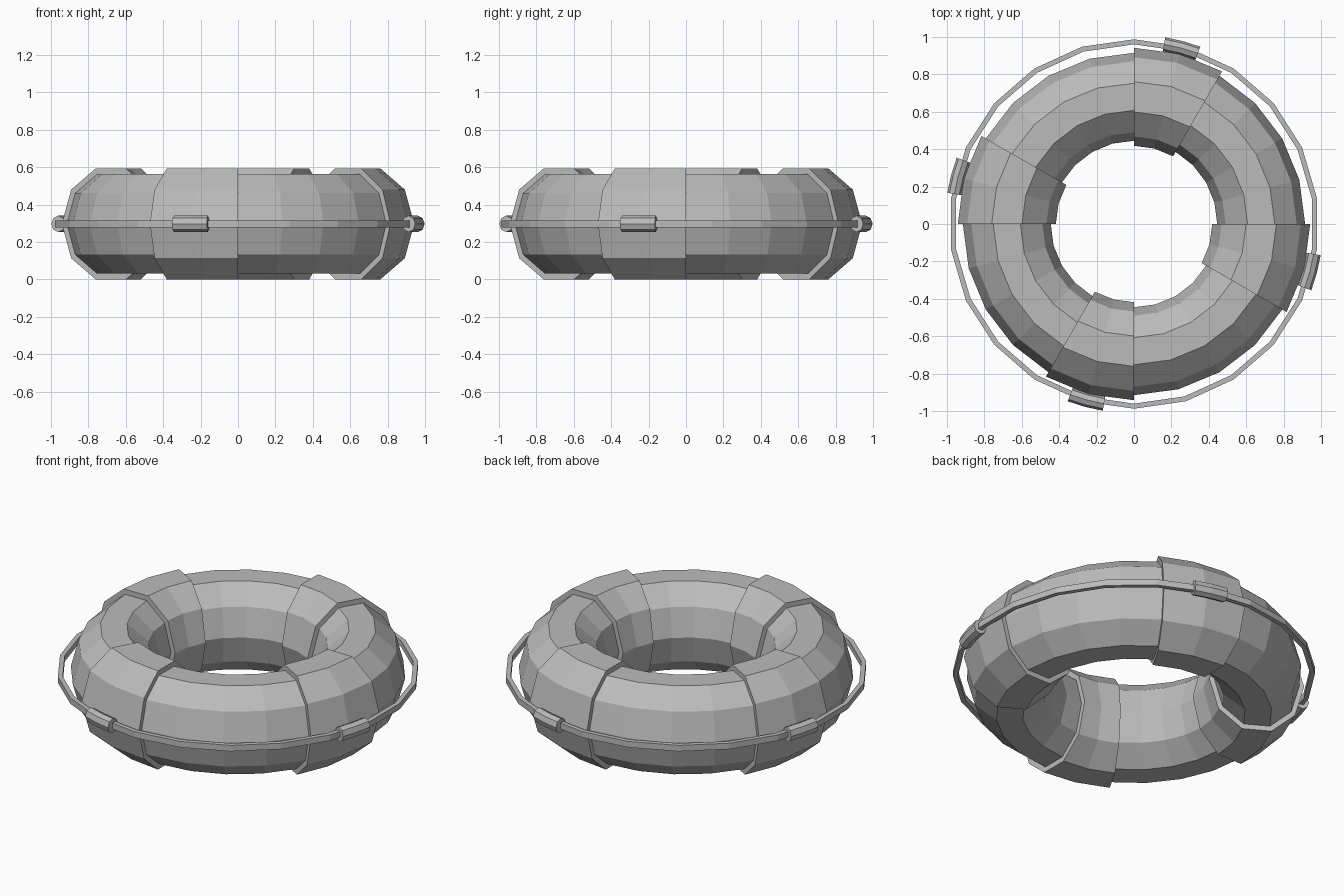
import bpy, bmesh
from math import sin, cos, pi, radians

if "Cube" in bpy.data.objects:
    bpy.data.objects.remove(bpy.data.objects["Cube"], do_unlink=True)

MID_Z = 0.297       # height of the ring's centre plane
RING_R = 0.68       # centre radius of the float
ROPE_R = 0.974      # centre radius of the rope

grey = bpy.data.materials.new("plain grey")
grey.use_nodes = True
colour = (0.5, 0.5, 0.5, 1)
grey.diffuse_color = colour
grey.node_tree.nodes["Principled BSDF"].inputs["Base Color"].default_value = colour


def ellipse(sides, width, height):
    """Cross-section as (radial, vertical) offsets."""
    return [(width * cos(2 * pi * i / sides), height * sin(2 * pi * i / sides))
            for i in range(sides)]


def sweep(name, profile, radius, start, span, steps):
    """Turn a cross-section around z; a partial sweep gets capped ends."""
    closed = span == 360
    bm = bmesh.new()
    rings = []
    for i in range(steps if closed else steps + 1):
        a = radians(start + span * i / steps)
        rings.append([bm.verts.new(((radius + r) * cos(a), (radius + r) * sin(a), MID_Z + h))
                      for r, h in profile])
    n = len(profile)
    for i in range(steps):
        a, b = rings[i], rings[(i + 1) % len(rings)]
        for j in range(n):
            k = (j + 1) % n
            bm.faces.new((a[j], b[j], b[k], a[k]))
    if not closed:
        bm.faces.new(rings[0])
        bm.faces.new(rings[-1][::-1])
    bmesh.ops.recalc_face_normals(bm, faces=bm.faces)
    mesh = bpy.data.meshes.new(name)
    bm.to_mesh(mesh)
    bm.free()
    mesh.materials.append(grey)
    obj = bpy.data.objects.new(name, mesh)
    bpy.context.collection.objects.link(obj)
    return obj


# Float ring
sweep("float_ring", ellipse(10, 0.235, 0.28), RING_R, 0, 360, 24)

# Grab rope with a flat rectangular section
w, h = 0.0135, 0.018
sweep("grab_rope", [(w, -h), (w, h), (-w, h), (-w, -h)], ROPE_R, 90, 360, 22)

# Four wrapped bands, each with a rope clip at its middle
for side, start in (("back", 60), ("right", 150), ("front", 240), ("left", 330)):
    sweep(side + "_band", ellipse(10, 0.262, 0.312), RING_R, start, 30, 2)
    sweep(side + "_rope_clip", ellipse(8, 0.038, 0.044), ROPE_R, start + 9.5, 11, 2)
